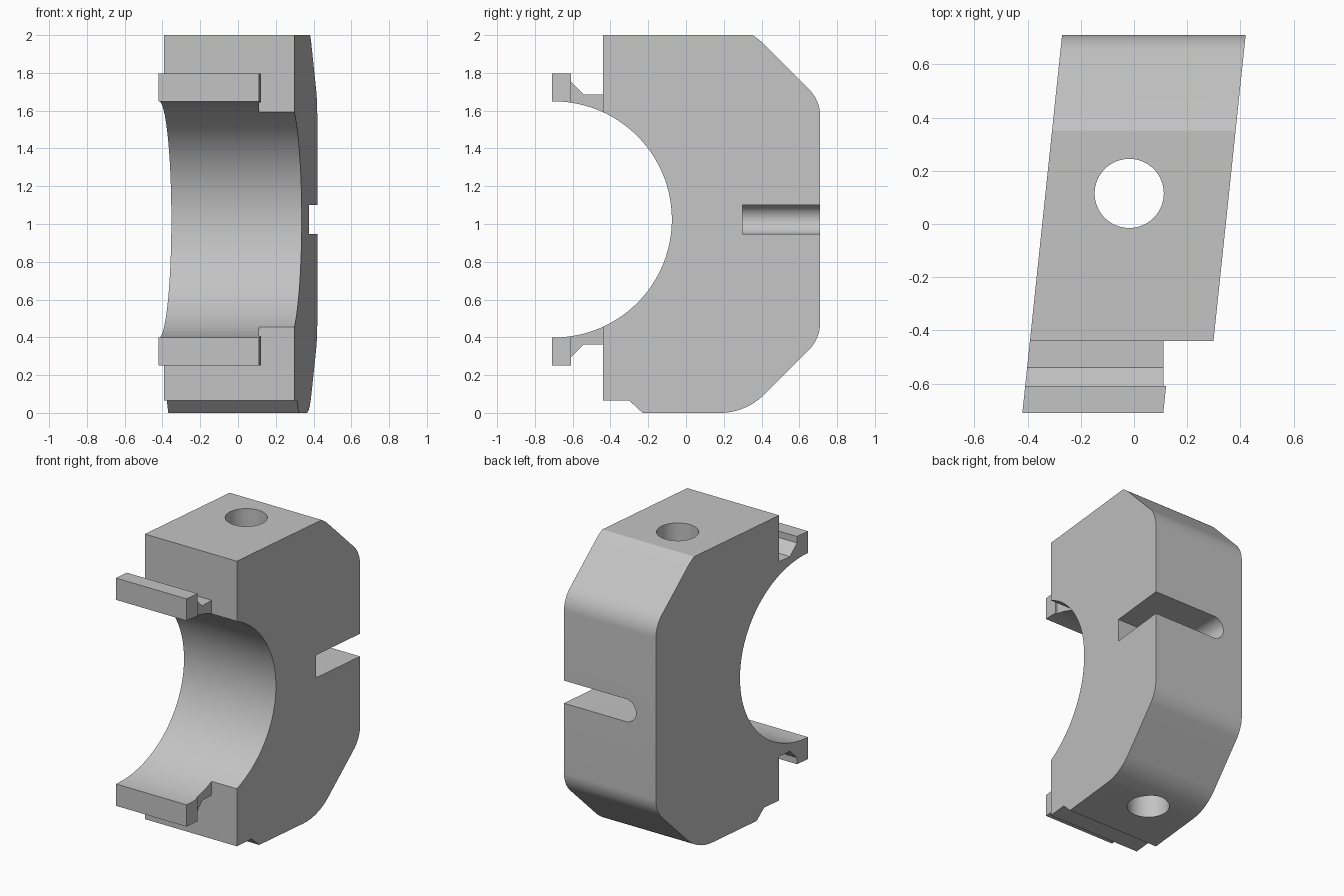
import bpy, bmesh, math

if "Cube" in bpy.data.objects:
    bpy.data.objects.remove(bpy.data.objects["Cube"])

MID = 1.024                      # height of the bore axis
BORE_Y, BORE_R = -0.70, 0.625
SLANT = math.tan(math.radians(6))
HALF = 0.345

steel = bpy.data.materials.new("plain grey")
grey = (0.55, 0.55, 0.55, 1)
steel.diffuse_color = grey
steel.use_nodes = True
steel.node_tree.nodes["Principled BSDF"].inputs["Base Color"].default_value = grey


def left(y):
    return -HALF + SLANT * y


def right(y):
    return HALF + SLANT * y


def arc(cy, cz, r, a0, a1, n):
    """Arc points (y, z); angles in degrees from +y towards +z."""
    angles = [math.radians(a0 + (a1 - a0) * i / n) for i in range(n + 1)]
    return [(cy + r * math.cos(a), cz + r * math.sin(a)) for a in angles]


def flip(points):
    return [(y, 2 * MID - z) for y, z in reversed(points)]


def bore_angle(y):
    return math.degrees(math.acos((y - BORE_Y) / BORE_R))


def prism(name, outline, x0, x1):
    """Side outline (y, z) spanned across x between two side functions."""
    bm = bmesh.new()
    a = [bm.verts.new((x0(y), y, z)) for y, z in outline]
    b = [bm.verts.new((x1(y), y, z)) for y, z in outline]
    bm.faces.new(a)
    bm.faces.new(b)
    for i in range(len(a)):
        j = (i + 1) % len(a)
        bm.faces.new((a[i], a[j], b[j], b[i]))
    bmesh.ops.recalc_face_normals(bm, faces=bm.faces)
    mesh = bpy.data.meshes.new(name)
    bm.to_mesh(mesh)
    bm.free()
    obj = bpy.data.objects.new(name, mesh)
    bpy.context.collection.objects.link(obj)
    mesh.materials.append(steel)
    return obj


def activate(obj):
    bpy.ops.object.select_all(action="DESELECT")
    obj.select_set(True)
    bpy.context.view_layer.objects.active = obj


def cut(obj, cutter):
    cutter.hide_render = True
    mod = obj.modifiers.new("cut", "BOOLEAN")
    mod.operation, mod.solver, mod.object = "DIFFERENCE", "EXACT", cutter
    activate(obj)
    bpy.ops.object.modifier_apply(modifier=mod.name)
    bpy.data.objects.remove(cutter)


def smooth(obj):
    activate(obj)
    bpy.ops.object.shade_smooth_by_angle(angle=math.radians(25))


# Main block with bevelled back corners and the half-round bore
front = -0.44
back_arc = arc(0.51, 0.476, 0.20, -45, 0, 10)
toe_arc = arc(0.18, 0.33, 0.33, -90, -45, 12)
crown_arc = arc(0.18, 0.33, 0.33, -58.7, -45, 6)
edge = bore_angle(front)
outline = ([(front, 0.065), (-0.30, 0.065), (-0.23, 0)] + toe_arc + back_arc
           + flip(back_arc) + flip(crown_arc) + [(front, 2)]
           + arc(BORE_Y, MID, BORE_R, edge, -edge, 64))
block = prism("clamp_block", outline, left, right)

# Vertical bolt hole
bpy.ops.mesh.primitive_cylinder_add(vertices=64, radius=0.13, depth=3,
                                    location=(-0.018, 0.115, 1))
cut(block, bpy.context.object)

# Round-ended slot in the back, open on one side
slot_r, slot_x = 0.077, -0.045
bm = bmesh.new()
ring = [(slot_x - z_off, h) for z_off, h in arc(0, MID, slot_r, 90, -90, 24)]
ring += [(1, MID - slot_r), (1, MID + slot_r)]
face = bm.faces.new([bm.verts.new((x, 0.30, z)) for x, z in ring])
new = bmesh.ops.extrude_face_region(bm, geom=[face])["geom"]
bmesh.ops.translate(bm, vec=(0, 1, 0),
                    verts=[v for v in new if isinstance(v, bmesh.types.BMVert)])
bmesh.ops.recalc_face_normals(bm, faces=bm.faces)
slot_mesh = bpy.data.meshes.new("slot_cutter")
bm.to_mesh(slot_mesh)
bm.free()
slot = bpy.data.objects.new("slot_cutter", slot_mesh)
bpy.context.collection.objects.link(slot)
cut(block, slot)
smooth(block)

# Hooked lips above and below the bore: a web and an end bar each
lip_y, tip_y = -0.608, -0.71
web = ([(front, 1.685), (-0.54, 1.685), (lip_y, 1.753)]
       + arc(BORE_Y, MID, BORE_R, bore_angle(lip_y), edge, 12))
bar = ([(lip_y, 1.797), (tip_y, 1.797)]
       + arc(BORE_Y, MID, BORE_R, bore_angle(tip_y), bore_angle(lip_y), 6))
for side, shape in (("upper", lambda p: p), ("lower", flip)):
    smooth(prism(side + "_lip_web", shape(web), left, lambda y: 0.11))
    smooth(prism(side + "_lip_bar", shape(bar), left,
                 lambda y: 0.11 + SLANT * (y - tip_y)))
